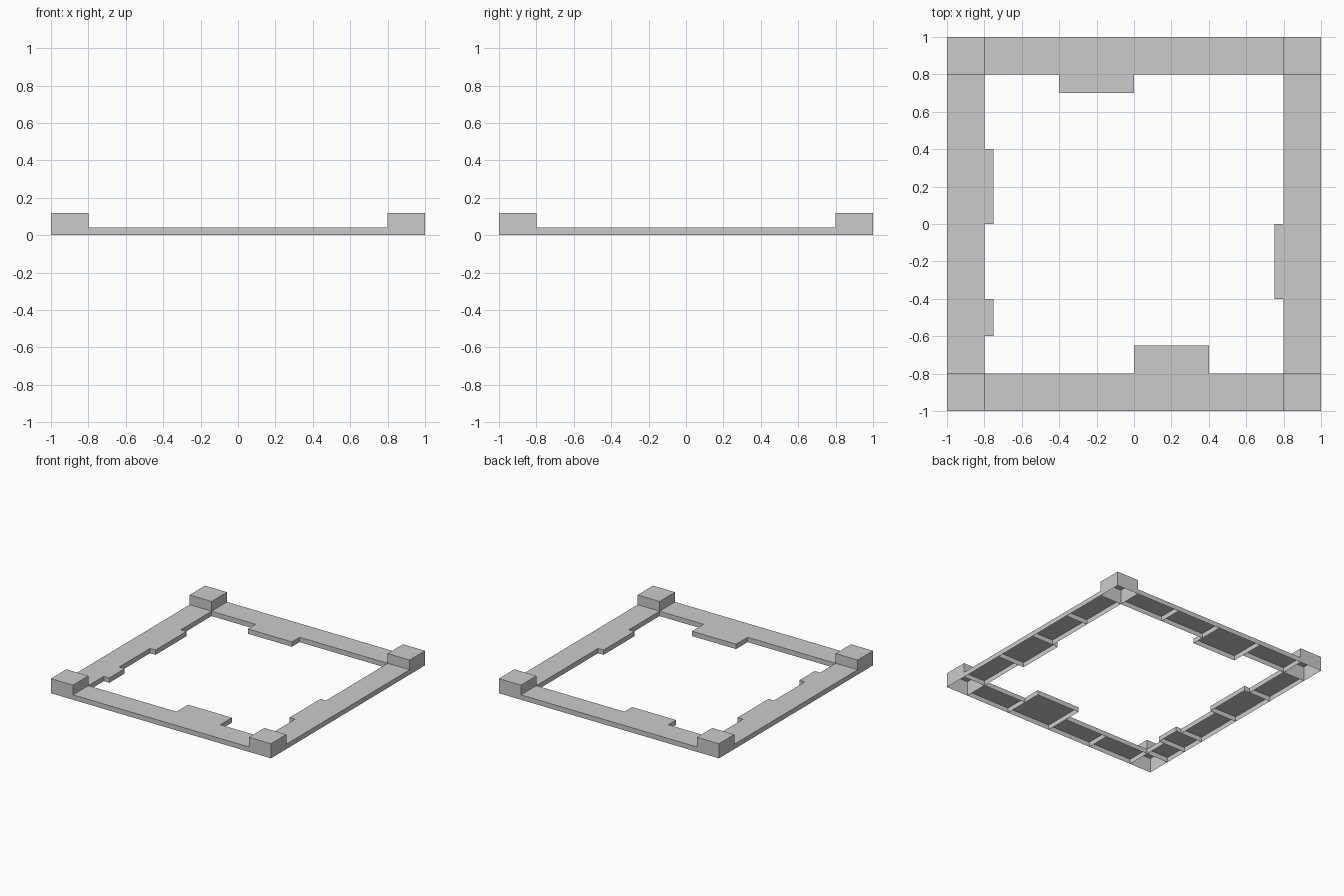
import bpy, bmesh

if "Cube" in bpy.data.objects:
    bpy.data.objects.remove(bpy.data.objects["Cube"])

RAIL_H, POST_H = 0.04, 0.12
OUT, INN = 1.0, 0.8


def shell(name, x0, x1, y0, y1, h):
    """Box standing on z = 0 with an open underside."""
    bm = bmesh.new()
    bmesh.ops.create_cube(bm, size=1)
    for v in bm.verts:
        v.co = (x1 if v.co.x > 0 else x0,
                y1 if v.co.y > 0 else y0,
                h if v.co.z > 0 else 0)
    bm.normal_update()
    bottom = [f for f in bm.faces if f.normal.z < -0.5]
    bmesh.ops.delete(bm, geom=bottom, context='FACES_ONLY')
    mesh = bpy.data.meshes.new(name)
    bm.to_mesh(mesh)
    bm.free()
    obj = bpy.data.objects.new(name, mesh)
    bpy.context.collection.objects.link(obj)


# Raised corner blocks
for sx, lr in ((-1, "left"), (1, "right")):
    for sy, fb in ((-1, "front"), (1, "back")):
        xs = sorted((sx * INN, sx * OUT))
        ys = sorted((sy * INN, sy * OUT))
        shell(f"{fb}_{lr}_corner", *xs, *ys, POST_H)

# Rail tiles per side: (start, end, inward tab depth)
sides = {
    "front": ("x", -1, [(-.8, -.4, 0), (-.4, 0, 0), (0, .4, .15), (.4, .8, 0)]),
    "back": ("x", 1, [(-.8, -.4, 0), (-.4, 0, .1), (0, .4, 0), (.4, .8, 0)]),
    "left": ("y", -1, [(-.8, -.6, 0), (-.6, -.4, .05), (-.4, 0, 0),
                       (0, .4, .05), (.4, .8, 0)]),
    "right": ("y", 1, [(-.8, -.4, 0), (-.4, 0, .05), (0, .4, 0), (.4, .8, 0)]),
}
for side, (axis, sign, tiles) in sides.items():
    for i, (a, b, tab) in enumerate(tiles, 1):
        across = sorted((sign * OUT, sign * (INN - tab)))
        span = (a, b, *across) if axis == "x" else (*across, a, b)
        shell(f"{side}_rail_tile_{i}", *span, RAIL_H)
